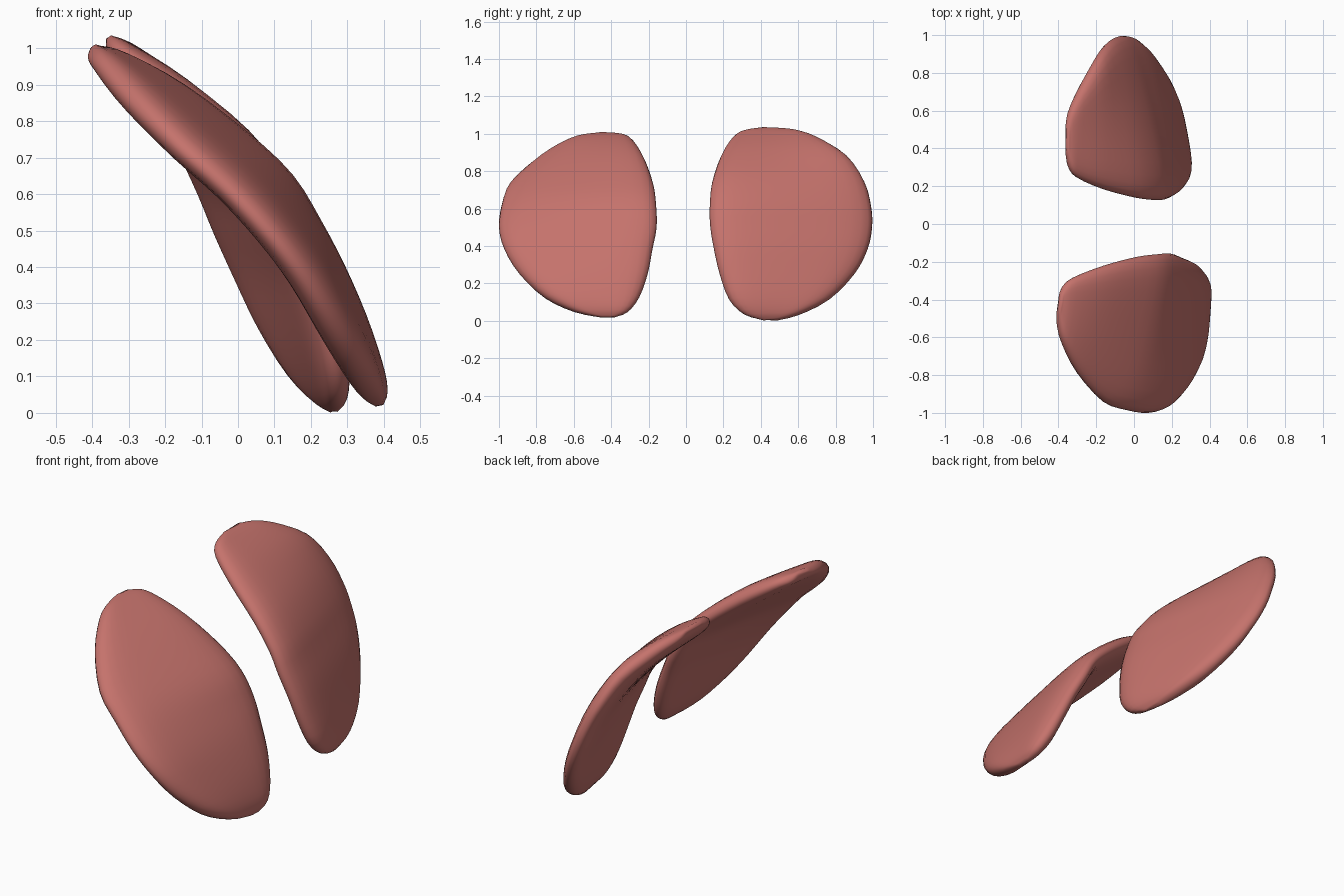
import bpy, math
from mathutils import Vector

if "Cube" in bpy.data.objects:
    bpy.data.objects.remove(bpy.data.objects["Cube"])

# Rows of each shell, top to bottom: z, inner y, outer y, inner x, outer x
FRONT = [(1.005, -.38, -.46, -.385, -.40), (.985, -.325, -.54, -.37, -.40),
         (.955, -.28, -.64, -.315, -.375), (.86, -.22, -.795, -.16, -.295),
         (.73, -.175, -.94, .01, -.165), (.62, -.16, -.985, .125, -.04),
         (.50, -.157, -1.0, .195, .075), (.38, -.18, -.97, .255, .17),
         (.25, -.205, -.89, .31, .25), (.126, -.25, -.757, .355, .325),
         (.05, -.31, -.60, .385, .365), (.02, -.38, -.46, .39, .385)]
BACK = [(1.03, .39, .52, -.355, -.35), (1.01, .30, .60, -.34, -.34),
        (.97, .245, .71, -.30, -.29), (.875, .185, .863, -.165, -.205),
        (.74, .14, .955, .005, -.145), (.61, .127, .99, .11, -.09),
        (.50, .13, .995, .16, -.045), (.38, .15, .97, .205, .01),
        (.25, .18, .90, .24, .075), (.115, .23, .767, .27, .16),
        (.035, .31, .607, .275, .23), (.005, .41, .49, .265, .26)]
HALF = 0.055     # half thickness
STEPS = 3        # loft steps between rows
SIDES = 32       # points round each section

skin = bpy.data.materials.new("dusty_red")
skin.diffuse_color = (.56, .17, .15, 1)
skin.use_nodes = True
skin.node_tree.nodes["Principled BSDF"].inputs["Base Color"].default_value = skin.diffuse_color


def row_at(rows, t):
    """Smooth interpolation along the rows."""
    i = min(max(int(t), 0), len(rows) - 2)
    f = t - i
    a, b, c, d = (rows[min(max(k, 0), len(rows) - 1)] for k in range(i - 1, i + 3))
    return [q + .5 * f * (r - p + f * (2 * p - 5 * q + 4 * r - s + f * (3 * (q - r) + s - p)))
            for p, q, r, s in zip(a, b, c, d)]


def mid_point(rows, t, s):
    """Point on the middle surface; s runs from inner edge to outer edge."""
    z, yi, yo, xi, xo = row_at(rows, t)
    return Vector((xi + (xo - xi) * s ** 1.3, yi + (yo - yi) * s, z))


def curved_shell(name, rows):
    last = len(rows) - 1
    z_mid, z_half = (rows[0][0] + rows[-1][0]) / 2, (rows[0][0] - rows[-1][0]) / 2
    verts, faces = [], []
    count = last * STEPS + 1
    for j in range(count):
        t = j / STEPS
        for k in range(SIDES):
            u = math.cos(2 * math.pi * k / SIDES)
            side = math.sin(2 * math.pi * k / SIDES)
            s = .5 + .5 * u
            p = mid_point(rows, t, s)
            # surface direction from neighbouring points
            s0, s1 = max(s - .1, 0), min(s + .1, 1)
            t0, t1 = max(t - .7, 0), min(t + .7, last)
            across = mid_point(rows, t, s1) - mid_point(rows, t, s0)
            along = mid_point(rows, t1, s) - mid_point(rows, t0, s)
            n = across.cross(along).normalized()
            if n.x < 0:
                n.negate()
            # rounded rim on the sides and at both tips
            w = min(abs(p.z - z_mid) / z_half, 1)
            thick = HALF * math.sqrt(max(1 - u ** 6, 0)) * math.sqrt(max(1 - w ** 6, .03))
            verts.append(p + n * math.copysign(thick, side))
    for j in range(count - 1):
        for k in range(SIDES):
            m = (k + 1) % SIDES
            faces.append((j * SIDES + k, j * SIDES + m, (j + 1) * SIDES + m, (j + 1) * SIDES + k))
    # close both tips
    faces.append(tuple(reversed(range(SIDES))))
    faces.append(tuple(range((count - 1) * SIDES, count * SIDES)))
    mesh = bpy.data.meshes.new(name)
    mesh.from_pydata(verts, [], faces)
    mesh.materials.append(skin)
    obj = bpy.data.objects.new(name, mesh)
    bpy.context.collection.objects.link(obj)
    bpy.ops.object.select_all(action='DESELECT')
    obj.select_set(True)
    bpy.context.view_layer.objects.active = obj
    bpy.ops.object.mode_set(mode='EDIT')
    bpy.ops.mesh.select_all(action='SELECT')
    bpy.ops.mesh.normals_make_consistent(inside=False)
    bpy.ops.object.mode_set(mode='OBJECT')
    bpy.ops.object.shade_smooth()


curved_shell("front_shell", FRONT)
curved_shell("back_shell", BACK)
